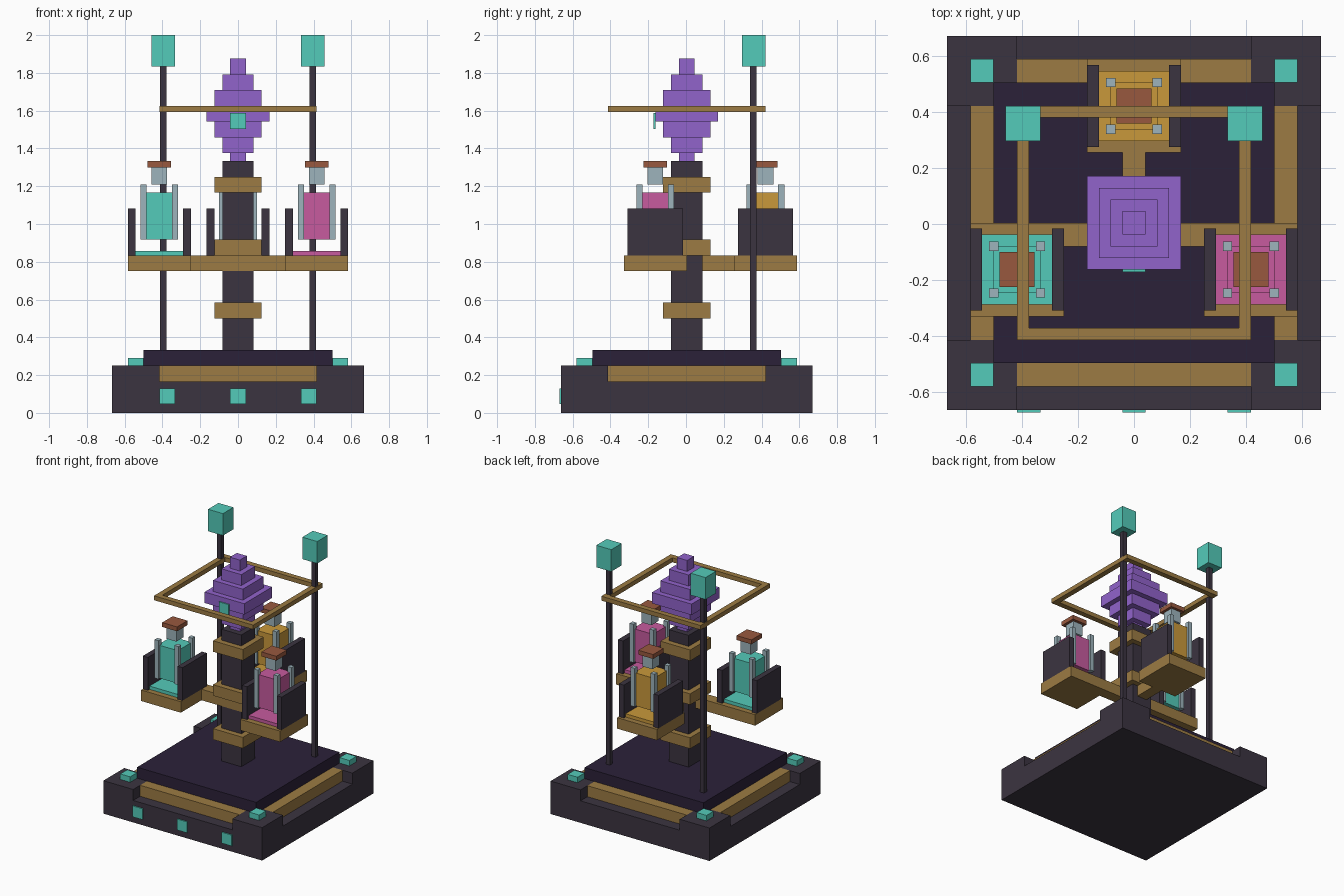
import bpy, bmesh

if "Cube" in bpy.data.objects:
    bpy.data.objects.remove(bpy.data.objects["Cube"])

U = 1 / 12          # grid module
Y_SHIFT = 0.004     # centres the model including the protruding front lamps


def make_mat(name, hexa):
    m = bpy.data.materials.new(name)
    rgb = [int(hexa[i:i + 2], 16) / 255 for i in (0, 2, 4)]
    lin = [c / 12.92 if c <= 0.04045 else ((c + 0.055) / 1.055) ** 2.4 for c in rgb]
    m.diffuse_color = (*lin, 1)
    m.use_nodes = True
    m.node_tree.nodes["Principled BSDF"].inputs["Base Color"].default_value = m.diffuse_color
    return m


STONE = make_mat("dark_stone", "3b3440")
NIGHT = make_mat("deep_violet", "2b2139")
BRASS = make_mat("brass", "9c7b43")
TEAL = make_mat("teal", "54cbba")
PURPLE = make_mat("purple_crystal", "9163cb")
AMBER = make_mat("amber", "c9993b")
PINK = make_mat("pink", "c75b9f")
STEEL = make_mat("pale_steel", "9db4bc")
COPPER = make_mat("copper", "98593f")


def boxes(name, mat, *specs):
    """One object from boxes given as (x0, x1, y0, y1, z0, z1) in modules."""
    bm = bmesh.new()
    for x0, x1, y0, y1, z0, z1 in specs:
        made = bmesh.ops.create_cube(bm, size=1)
        for v in made["verts"]:
            v.co.x = (x1 if v.co.x > 0 else x0) * U
            v.co.y = (y1 if v.co.y > 0 else y0) * U + Y_SHIFT
            v.co.z = (z1 if v.co.z > 0 else z0) * U
    me = bpy.data.meshes.new(name)
    bm.to_mesh(me)
    bm.free()
    me.materials.append(mat)
    ob = bpy.data.objects.new(name, me)
    bpy.context.collection.objects.link(ob)
    return ob


def block(cx, cy, hx, hy, z0, z1):
    return (cx - hx, cx + hx, cy - hy, cy + hy, z0, z1)


CORNERS = [(sx, sy) for sx in (-1, 1) for sy in (-1, 1)]

# Base slab, raised corners and brass trim
boxes("base_slab", STONE, block(0, 0, 8, 8, 0, 2))
boxes("base_corners", STONE, *[block(6.5 * sx, 6.5 * sy, 1.5, 1.5, 2, 3) for sx, sy in CORNERS])
boxes("base_trim", BRASS,
      *[block(0, 6 * s, 5, 1, 2, 3) for s in (-1, 1)],
      *[block(6 * s, 0, 1, 5, 2, 3) for s in (-1, 1)])
boxes("deck", NIGHT, block(0, 0, 6, 6, 3, 4))
boxes("corner_lamps", TEAL, *[block(6.5 * sx, 6.5 * sy, .5, .5, 3, 3.5) for sx, sy in CORNERS])
boxes("front_lamps", TEAL, *[(x - .5, x + .5, -8.1, -7.9, .55, 1.55) for x in (-4.5, 0, 4.5)])

# Central column with collars
boxes("column", STONE, block(0, 0, 1, 1, 4, 16))
boxes("column_collars", BRASS, *[block(0, 0, 1.5, 1.5, z, z + 1) for z in (6, 10, 14)])

# Stepped crystal with a small front plate
HALF_WIDTHS = [.5, 1, 1.5, 2, 1.5, 1, .5]
boxes("crystal", PURPLE, *[block(0, 0, h, h, 15.5 + i, 16.5 + i) for i, h in enumerate(HALF_WIDTHS)])
boxes("crystal_plate", TEAL, (-.5, .5, -2.1, -2.0, 18.05, 19.05))

# Square halo
boxes("halo", BRASS,
      *[block(0, 4.75 * s, 5, .25, 19.1, 19.5) for s in (-1, 1)],
      *[block(4.75 * s, 0, .25, 4.5, 19.1, 19.5) for s in (-1, 1)])

# Rear lamp posts
for side, s in (("left", -1), ("right", 1)):
    boxes("lamp_post_" + side, STONE, block(4.75 * s, 4.22, .2, .2, 4, 22))
    boxes("lamp_head_" + side, TEAL, block(4.75 * s, 4.25, .75, .75, 22, 24))

# Arms carrying the trays
boxes("side_arms", BRASS, (-3, 3, -1.02, 0, 9, 10))
boxes("back_arm", BRASS, (-.5, .5, 0, 3, 9, 10))


def station(name, cx, cy, mat):
    """Tray with side panels and a framed, capped flask."""
    boxes(name + "_tray", BRASS, block(cx, cy, 2, 2, 9, 10))
    boxes(name + "_panels", STONE, *[block(cx + 1.75 * s, cy, .25, 1.75, 10, 13) for s in (-1, 1)])
    boxes(name + "_cushion", mat, block(cx, cy, 1.5, 1.5, 10, 10.3))
    boxes(name + "_flask", mat, block(cx, cy, 1, 1, 11, 14))
    boxes(name + "_rods", STEEL, *[block(cx + sx, cy + sy, .2, .2, 11, 14.5) for sx, sy in CORNERS])
    boxes(name + "_neck", STEEL, block(cx, cy, .5, .5, 14.5, 15.6))
    boxes(name + "_cap", COPPER, block(cx, cy, .75, .75, 15.6, 16))


station("left_station", -5, -2, TEAL)
station("right_station", 5, -2, PINK)
station("back_station", 0, 5, AMBER)
